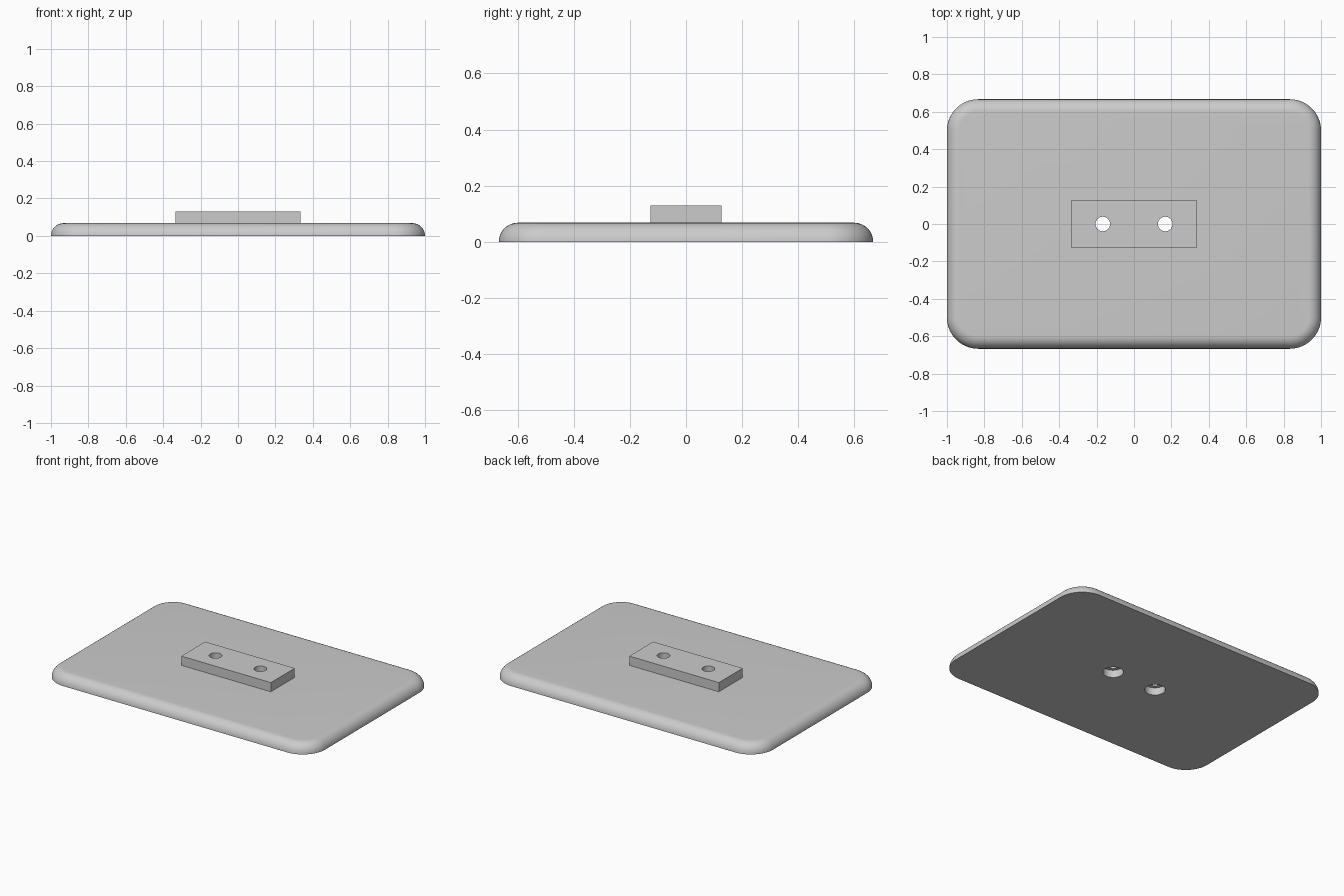
import bpy, bmesh
from math import sin, cos, pi

default = bpy.data.objects.get("Cube")
if default:
    bpy.data.objects.remove(default, do_unlink=True)

HALF_X, HALF_Y, CORNER = 1.0, 0.667, 0.167   # plate outline
PLATE_TOP, BLOCK_TOP = 0.068, 0.13
HOLE_X, HOLE_R, BORE_R, BORE_DEPTH = 0.167, 0.039, 0.063, 0.05

grey = bpy.data.materials.new("plain grey")
grey.use_nodes = True
colour = (0.6, 0.6, 0.6, 1)
grey.diffuse_color = colour
grey.node_tree.nodes["Principled BSDF"].inputs["Base Color"].default_value = colour


def make_object(name, bm):
    bmesh.ops.recalc_face_normals(bm, faces=bm.faces)
    mesh = bpy.data.meshes.new(name)
    bm.to_mesh(mesh)
    bm.free()
    mesh.materials.append(grey)
    obj = bpy.data.objects.new(name, mesh)
    bpy.context.collection.objects.link(obj)
    return obj


def rounded_ring(bm, inset, z, steps=16):
    """Rounded rectangle of vertices, drawn in from the plate outline."""
    ring = []
    for quarter, (sx, sy) in enumerate([(1, 1), (-1, 1), (-1, -1), (1, -1)]):
        for i in range(steps + 1):
            a = (quarter + i / steps) * pi / 2
            r = CORNER - inset
            ring.append(bm.verts.new((sx * (HALF_X - CORNER) + r * cos(a),
                                      sy * (HALF_Y - CORNER) + r * sin(a), z)))
    return ring


def cylinder(name, x, radius, low, high):
    bm = bmesh.new()
    bmesh.ops.create_cone(bm, cap_ends=True, segments=48, radius1=radius,
                          radius2=radius, depth=high - low)
    bmesh.ops.translate(bm, verts=bm.verts, vec=(x, 0, (low + high) / 2))
    obj = make_object(name, bm)
    obj.hide_render = True
    return obj


def cut(obj, cutter):
    mod = obj.modifiers.new("hole", "BOOLEAN")
    mod.operation, mod.solver, mod.object = "DIFFERENCE", "EXACT", cutter
    bpy.context.view_layer.objects.active = obj
    bpy.ops.object.modifier_apply(modifier=mod.name)


# Base plate with a quarter-round edge
bm = bmesh.new()
rings = []
for i in range(13):
    a = i / 12 * pi / 2
    rings.append(rounded_ring(bm, PLATE_TOP * (1 - cos(a)), PLATE_TOP * sin(a)))
for lower, upper in zip(rings, rings[1:]):
    for i in range(len(lower)):
        j = (i + 1) % len(lower)
        bm.faces.new((lower[i], lower[j], upper[j], upper[i]))
bm.faces.new(rings[0][::-1])
bm.faces.new(rings[-1])
plate = make_object("base_plate", bm)

# Raised mounting block
bm = bmesh.new()
bmesh.ops.create_cube(bm, size=1)
bmesh.ops.scale(bm, verts=bm.verts, vec=(0.667, 0.254, BLOCK_TOP - PLATE_TOP))
bmesh.ops.translate(bm, verts=bm.verts, vec=(0, 0, (BLOCK_TOP + PLATE_TOP) / 2))
block = make_object("mounting_block", bm)

# Screw holes, counterbored from below
for x in (-HOLE_X, HOLE_X):
    bore = cylinder("bore_cutter", x, BORE_R, -0.05, BORE_DEPTH)
    hole = cylinder("hole_cutter", x, HOLE_R, -0.1, 0.3)
    cut(plate, bore)
    cut(plate, hole)
    cut(block, hole)
    for cutter in (bore, hole):
        bpy.data.objects.remove(cutter, do_unlink=True)

# Smooth curves, sharp edges
for obj in (plate, block):
    bpy.ops.object.select_all(action="DESELECT")
    obj.select_set(True)
    bpy.context.view_layer.objects.active = obj
    bpy.ops.object.shade_smooth_by_angle(angle=pi / 6)
